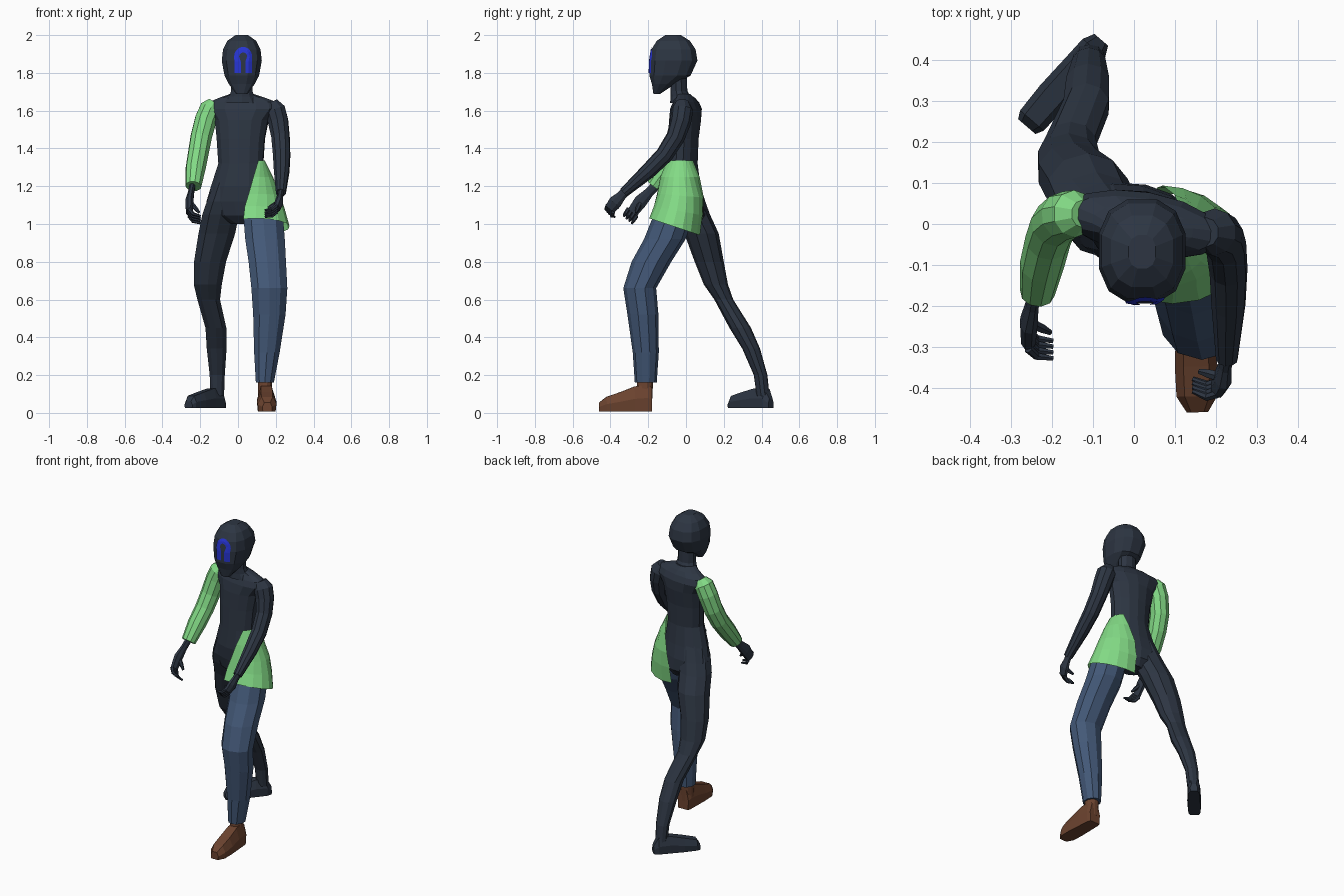
import bpy, bmesh, math
from mathutils import Vector, Matrix
from mathutils.bvhtree import BVHTree

if "Cube" in bpy.data.objects:
    bpy.data.objects.remove(bpy.data.objects["Cube"])


def material(name, rgb):
    m = bpy.data.materials.new(name)
    m.diffuse_color = (*rgb, 1)
    m.use_nodes = True
    m.node_tree.nodes["Principled BSDF"].inputs["Base Color"].default_value = m.diffuse_color
    return m


DARK = material("dark slate", (0.026, 0.036, 0.055))
GREEN = material("light green", (0.225, 0.70, 0.235))
DENIM = material("denim blue", (0.056, 0.098, 0.185))
BROWN = material("leather brown", (0.15, 0.057, 0.029))
BLUE = material("bright blue", (0.02, 0.035, 0.65))


def skin(name, rings, mat, closed=True, caps=True):
    """Join successive rings of points with quads."""
    bm = bmesh.new()
    rows = [[bm.verts.new(p) for p in r] for r in rings]
    n = len(rows[0])
    for a, b in zip(rows, rows[1:]):
        for i in range(n if closed else n - 1):
            j = (i + 1) % n
            bm.faces.new((a[i], a[j], b[j], b[i]))
    if caps:
        bm.faces.new(rows[0])
        bm.faces.new(rows[-1])
    bmesh.ops.recalc_face_normals(bm, faces=bm.faces)
    me = bpy.data.meshes.new(name)
    bm.to_mesh(me)
    bm.free()
    me.materials.append(mat)
    ob = bpy.data.objects.new(name, me)
    bpy.context.collection.objects.link(ob)
    return ob


def power(v, e):
    return math.copysign(abs(v) ** e, v)


def stack(name, levels, mat, n=12, e=1.0):
    """Level (super)ellipses: (z, cx, cy, rx, ry, yaw degrees)."""
    rings = []
    for z, cx, cy, rx, ry, *yaw in levels:
        rot = Matrix.Rotation(math.radians(yaw[0] if yaw else 0), 3, 'Z')
        rings.append([Vector((cx, cy, z)) + rot @ Vector((rx * power(math.cos(a), e),
                                                          ry * power(math.sin(a), e), 0))
                      for a in (math.tau * (i + 0.5) / n for i in range(n))])
    return skin(name, rings, mat)


def tube(name, path, mat, n=8, flat=1.0):
    """Round limb along a path of (x, y, z, radius)."""
    pts = [Vector(p[:3]) for p in path]
    u, rings = Vector((1, 0, 0)), []
    for i, p in enumerate(pts):
        t = (pts[min(i + 1, len(pts) - 1)] - pts[max(i - 1, 0)]).normalized()
        u = (u - t * u.dot(t)).normalized()
        v, r = t.cross(u), path[i][3]
        rings.append([p + u * r * flat * math.cos(a) + v * r * math.sin(a)
                      for a in (math.tau * (k + 0.5) / n for k in range(n))])
    return skin(name, rings, mat)


def foot(name, heel, toe, sole, sections, mat):
    """Sections from heel to toe: (fraction, half width, top height)."""
    heel, toe = Vector((*heel, 0)), Vector((*toe, 0))
    side = (toe - heel).normalized().cross(Vector((0, 0, 1)))
    rings = []
    for f, w, h in sections:
        c = heel.lerp(toe, f)
        rings.append([c + side * w * s + Vector((0, 0, z)) for s, z in
                      ((-0.9, sole), (0.9, sole), (1, sole + (h - sole) * 0.5), (0.6, h),
                       (-0.6, h), (-1, sole + (h - sole) * 0.5))])
    return skin(name, rings, mat)


# Head and neck
head = stack("head", [
    (1.688, .02, -.155, .03, .018), (1.74, .02, -.12, .07, .062),
    (1.785, .02, -.085, .094, .112), (1.865, .02, -.066, .109, .13),
    (1.925, .02, -.066, .102, .12), (1.97, .02, -.067, .078, .09),
    (2.0, .02, -.068, .034, .042)], DARK, 12, .82)
stack("neck", [(1.64, .02, -.02, .1, .064), (1.675, .02, -.03, .07, .052),
               (1.705, .02, -.038, .059, .045), (1.8, .02, -.04, .058, .044)], DARK, 10)

# Arched mark painted on the face, laid on the head surface
tree = BVHTree.FromPolygons([v.co for v in head.data.vertices],
                            [tuple(p.vertices) for p in head.data.polygons])


def on_face(x, z):
    hit = tree.ray_cast(Vector((x, -1, z)), Vector((0, 1, 0)))[0]
    return hit + Vector((0, -.004, 0))


MX, MZ = .027, 1.885
pairs = [(-.046, -.012, z) for z in (1.8, 1.82, 1.84, 1.86)]
arch = [[on_face(MX + o, z), on_face(MX + (o + i) / 2, z), on_face(MX + i, z)] for o, i, z in pairs]
for k in range(11):
    a = math.pi * (1 - k / 10)
    arch.append([on_face(MX + r * math.cos(a), MZ + r * 1.1 * math.sin(a)) for r in (.048, .034, .021)])
arch += [[on_face(MX - o, z), on_face(MX - (o + i) / 2, z), on_face(MX - i, z)]
         for o, i, z in reversed(pairs)]
skin("face_mark", arch, BLUE, closed=False, caps=False)

# Torso, slightly twisted
stack("torso", [
    (1.0, .02, .01, .06, .06), (1.045, .01, .005, .15, .093, -12), (1.12, .0, -.005, .17, .1, -12),
    (1.2, .007, -.018, .152, .096, -10), (1.32, .015, -.022, .121, .084, -6),
    (1.45, .015, -.015, .13, .082, -6), (1.55, .02, -.005, .145, .085, -8),
    (1.61, .025, 0, .195, .078, -10), (1.645, .025, 0, .185, .062, -10),
    (1.668, .022, -.005, .125, .05, -8), (1.688, .02, -.02, .065, .043)], DARK, 14)

# Shirt tail over one hip: flared open sheet, (front half angle, back half angle) per row
rows = []
for z, cx, cy, rx, ry, front, back, tilt in (
        (1.335, .06, -.03, .082, .088, 55, 50, 0), (1.25, .06, -.03, .125, .107, 80, 72, 0),
        (1.15, .07, -.03, .155, .124, 95, 90, .01), (1.07, .08, -.04, .17, .13, 105, 98, .025),
        (.985, .095, -.06, .178, .135, 112, 104, .045)):
    row = []
    for k in range(11):
        a = math.radians(-front + (front + back) * k / 10)
        row.append(Vector((cx + rx * math.cos(a), cy + ry * math.sin(a), z - tilt * math.sin(a))))
    rows.append(row)
skin("shirt_tail", rows, GREEN, closed=False, caps=False)

# Front leg in trousers
stack("front_leg", [
    (1.08, .125, -.04, .1, .09), (1.02, .135, -.075, .11, .107), (.92, .143, -.112, .11, .11),
    (.8, .155, -.183, .104, .105), (.66, .166, -.245, .1, .087), (.52, .166, -.228, .09, .082),
    (.32, .153, -.213, .071, .069), (.16, .142, -.213, .05, .058)], DENIM, 10)

# Rear leg
stack("rear_leg", [
    (1.22, -.05, -.01, .08, .08), (1.12, -.075, .01, .094, .092), (1.05, -.092, .035, .102, .092),
    (.95, -.112, .082, .102, .091), (.8, -.148, .123, .089, .077), (.68, -.16, .158, .078, .064),
    (.6, -.155, .2, .063, .05), (.45, -.117, .287, .058, .057), (.34, -.113, .345, .055, .047),
    (.2, -.11, .395, .042, .036), (.09, -.11, .408, .038, .034)], DARK, 10)

# Feet
stack("shoe_ankle", [(.06, .143, -.222, .04, .044), (.2, .143, -.215, .038, .044)], BROWN)
foot("shoe", (.147, -.18), (.155, -.46), .008,
     [(0, .038, .13), (.08, .044, .15), (.33, .048, .14), (.6, .052, .11), (.86, .05, .085),
      (1, .026, .055)], BROWN)
foot("rear_foot", (-.08, .45), (-.262, .238), .025,
     [(0, .022, .075), (.1, .036, .125), (.35, .038, .13), (.65, .041, .11), (.93, .038, .09),
      (1, .028, .06)], DARK)

# Arms
tube("sleeve", [(-.125, .025, 1.645, .034), (-.145, .025, 1.615, .058), (-.17, .02, 1.555, .06),
                (-.195, .0, 1.46, .058), (-.21, -.04, 1.375, .056), (-.225, -.1, 1.29, .054),
                (-.236, -.168, 1.2, .043)], GREEN, 10)
tube("bare_arm", [(.175, -.02, 1.645, .036), (.195, -.02, 1.605, .058), (.212, -.028, 1.545, .056),
                  (.225, -.055, 1.46, .05), (.231, -.115, 1.365, .047), (.231, -.2, 1.28, .042),
                  (.227, -.33, 1.165, .027)], DARK, 10)


# Hands: palm, four curled fingers and a thumb
def hand(name, wrist, palm, first, last, curl, thumb):
    wrist, palm, first, last, curl, thumb = map(Vector, (wrist, palm, first, last, curl, thumb))
    knuckle = (first + last) / 2
    tube(name + "_palm", [(*wrist, .027), (*wrist.lerp(palm, .5), .028), (*palm, .038),
                          (*knuckle, .032)], DARK, 8, .6)
    out = (knuckle - palm).normalized() * .025
    for i in range(4):
        base = first.lerp(last, i / 3)
        tube(f"{name}_finger_{i + 1}", [(*base, .011), (*(base + out + curl * .35), .010),
                                        (*(base + out * .9 + curl), .006)], DARK, 6)
    tube(name + "_thumb", [(*palm, .014), (*palm.lerp(thumb, .6), .012), (*thumb, .007)], DARK, 6)


hand("left_hand", (-.24, -.155, 1.21), (-.257, -.24, 1.12), (-.258, -.305, 1.08),
     (-.258, -.262, 1.042), (.06, -.01, -.02), (-.205, -.265, 1.06))
hand("right_hand", (.228, -.315, 1.178), (.218, -.375, 1.115), (.205, -.415, 1.1),
     (.205, -.385, 1.065), (-.055, .02, -.01), (.16, -.36, 1.085))
